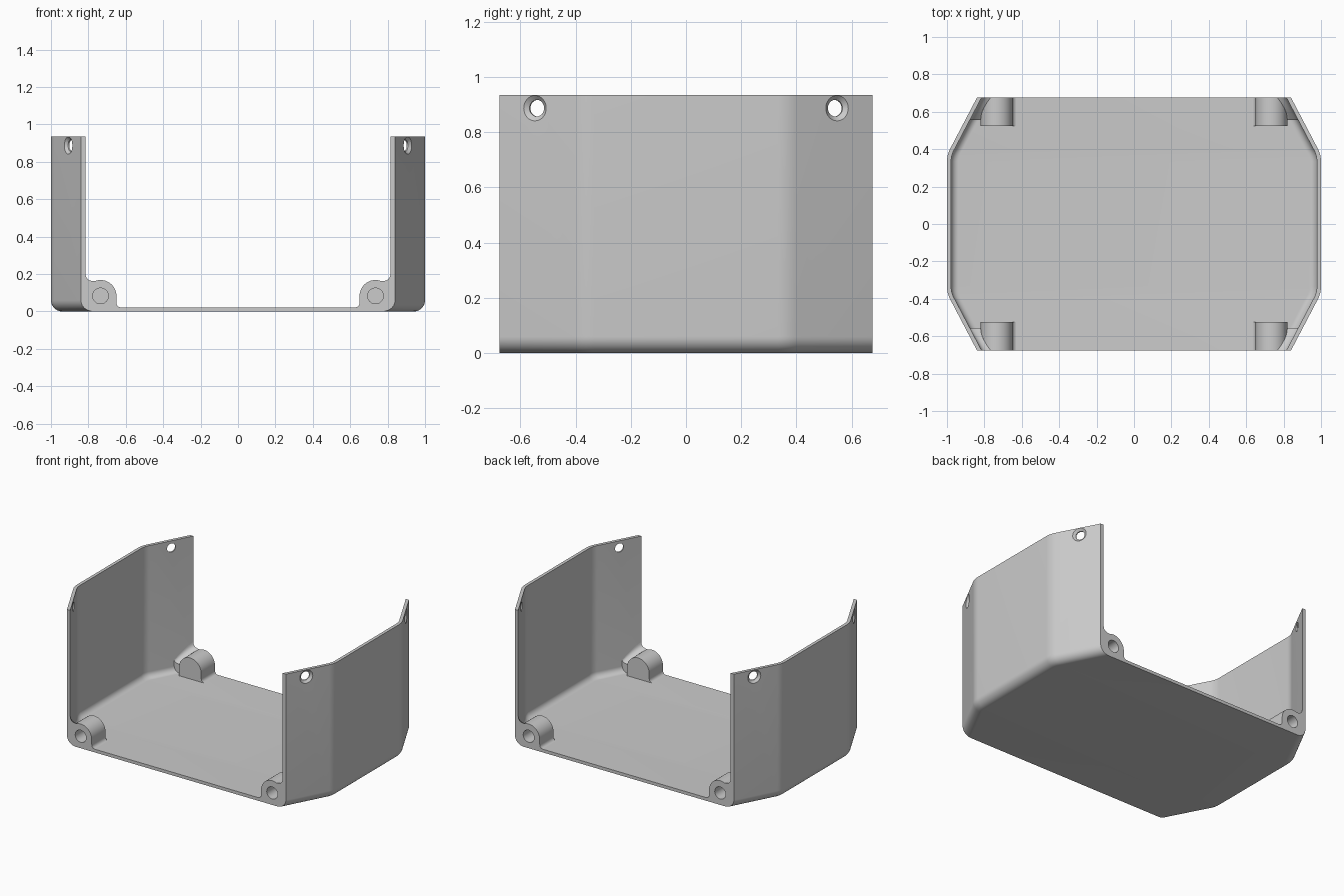
import bpy, bmesh, math
from mathutils import Vector

cube = bpy.data.objects.get("Cube")
if cube:
    bpy.data.objects.remove(cube, do_unlink=True)

H, D, T = 0.935, 0.675, 0.022          # height, half depth, wall thickness
BEND_Y, BEND_R = 0.37, 0.15            # side wall bend
THETA = math.atan2(0.16, D - BEND_Y)
BOSS_X, BOSS_Z, BOSS_R = 0.735, 0.083, 0.085
SIGNS = [(sx, sy) for sx in (1, -1) for sy in (1, -1)]

grey = bpy.data.materials.new("plain grey")
grey.diffuse_color = (0.6, 0.6, 0.6, 1)
grey.use_nodes = True
grey.node_tree.nodes["Principled BSDF"].inputs["Base Color"].default_value = (0.6, 0.6, 0.6, 1)


def loft(name, rings):
    """Solid skinned through closed rings of equal length, with end caps."""
    bm = bmesh.new()
    loops = [[bm.verts.new(p) for p in ring] for ring in rings]
    n = len(loops[0])
    for a, b in zip(loops, loops[1:]):
        for i in range(n):
            j = (i + 1) % n
            bm.faces.new((a[i], a[j], b[j], b[i]))
    bm.faces.new(loops[0])
    bm.faces.new(loops[-1])
    bmesh.ops.recalc_face_normals(bm, faces=bm.faces)
    mesh = bpy.data.meshes.new(name)
    bm.to_mesh(mesh)
    bm.free()
    obj = bpy.data.objects.new(name, mesh)
    bpy.context.collection.objects.link(obj)
    return obj


def activate(obj):
    bpy.ops.object.select_all(action='DESELECT')
    obj.select_set(True)
    bpy.context.view_layer.objects.active = obj


def cut(obj, cutter):
    cutter.hide_render = True
    mod = obj.modifiers.new("hole", 'BOOLEAN')
    mod.operation = 'DIFFERENCE'
    mod.solver = 'EXACT'
    mod.object = cutter
    activate(obj)
    bpy.ops.object.modifier_apply(modifier=mod.name)
    bpy.data.objects.remove(cutter, do_unlink=True)


def finish(obj):
    obj.data.materials.clear()
    obj.data.materials.append(grey)
    activate(obj)
    bpy.ops.object.shade_smooth_by_angle(angle=math.radians(32))


def lathe(name, origin, axis, profile, seg=32):
    """Round solid from (distance, radius) pairs along a horizontal axis."""
    side, up = Vector((-axis.y, axis.x, 0)), Vector((0, 0, 1))
    angles = [2 * math.pi * k / seg for k in range(seg)]
    return loft(name, [[origin + axis * d + (side * math.cos(a) + up * math.sin(a)) * r
                        for a in angles] for d, r in profile])


def bezier(a, b, c, n=8):
    return [tuple((1 - t) ** 2 * p + 2 * t * (1 - t) * q + t * t * s
                  for p, q, s in zip(a, b, c)) for t in (k / n for k in range(n + 1))]


def outer_width(y):
    return 1 - max(0, y - BEND_Y) * math.tan(THETA)


# Shell: U-shaped section carried along the bent side walls
def half_section(w, r, z0, slant, n=10):
    pts = [(w, H)]
    for k in range(n + 1):
        a = math.pi / 2 * k / n
        pts.append((w - r * slant * (1 - math.cos(a)), z0 + r * (1 - math.sin(a))))
    return pts


def shell_ring(y, w, slant):
    out = half_section(w, 0.06, 0, slant)
    inn = half_section(w - T * slant, 0.04, T, slant)
    flip = lambda pts: [(-x, z) for x, z in pts]
    ring = out + flip(out)[::-1] + flip(inn) + inn[::-1]
    return [(x, y, z) for x, z in ring]


stations = [(D, outer_width(D), 1 / math.cos(THETA))]
for k in range(8, -1, -1):
    phi = THETA * k / 8
    stations.append((BEND_Y - BEND_R * math.tan(THETA / 2) + BEND_R * math.sin(phi),
                     1 - BEND_R * (1 - math.cos(phi)), 1 / math.cos(phi)))
stations += [(-y, w, s) for y, w, s in reversed(stations)]
shell = loft("shell", [shell_ring(*s) for s in stations])

# Countersunk screw holes near the top of the angled walls
for sx, sy in SIGNS:
    axis = Vector((sx * math.cos(THETA), sy * math.sin(THETA), 0))
    origin = Vector((sx * outer_width(0.547), sy * 0.547, 0.887))
    cut(shell, lathe("screw_hole_cutter", origin, axis,
                     [(0.03, 0.046), (0, 0.046), (-0.014, 0.03), (-0.06, 0.03)]))
finish(shell)

# Corner bosses with blind holes, and fillets joining them to the walls
for sx, sy in SIGNS:
    label = ("back" if sy > 0 else "front") + ("_left" if sx > 0 else "_right")
    arc = [(BOSS_X + BOSS_R * math.cos(a), BOSS_Z + BOSS_R * math.sin(a))
           for a in (math.pi * k / 20 for k in range(21))]
    foot = bezier((0.65, 0.05), (0.65, 0.022), (0.622, 0.021))
    profile = [(0.82, 0.02)] + arc + foot
    boss = loft("screw_boss_" + label,
                [[(sx * x, sy * y, z) for x, z in profile] for y in (0.525, D)])
    cut(boss, lathe("boss_hole_cutter", Vector((sx * BOSS_X, sy * D, BOSS_Z)),
                    Vector((0, sy, 0)), [(0.03, 0.042), (-0.12, 0.042)]))
    finish(boss)

    rings = []
    for k in range(7):
        t = k / 6
        y = 0.555 + (D - 0.555) * t
        wall = outer_width(y) - T / math.cos(THETA)
        a = math.radians(68 * t)
        cx, cz = BOSS_X + BOSS_R * math.cos(a), BOSS_Z + BOSS_R * math.sin(a)
        curve = bezier((cx, cz), (wall, cz), (wall, cz + 0.02 + 0.02 * t))
        section = [(0.78, 0.02), (0.78, 0.08)] + curve
        section += [(wall + 0.004, curve[-1][1]), (wall + 0.004, 0.02)]
        rings.append([(sx * x, sy * y, z) for x, z in section])
    finish(loft("boss_fillet_" + label, rings))
